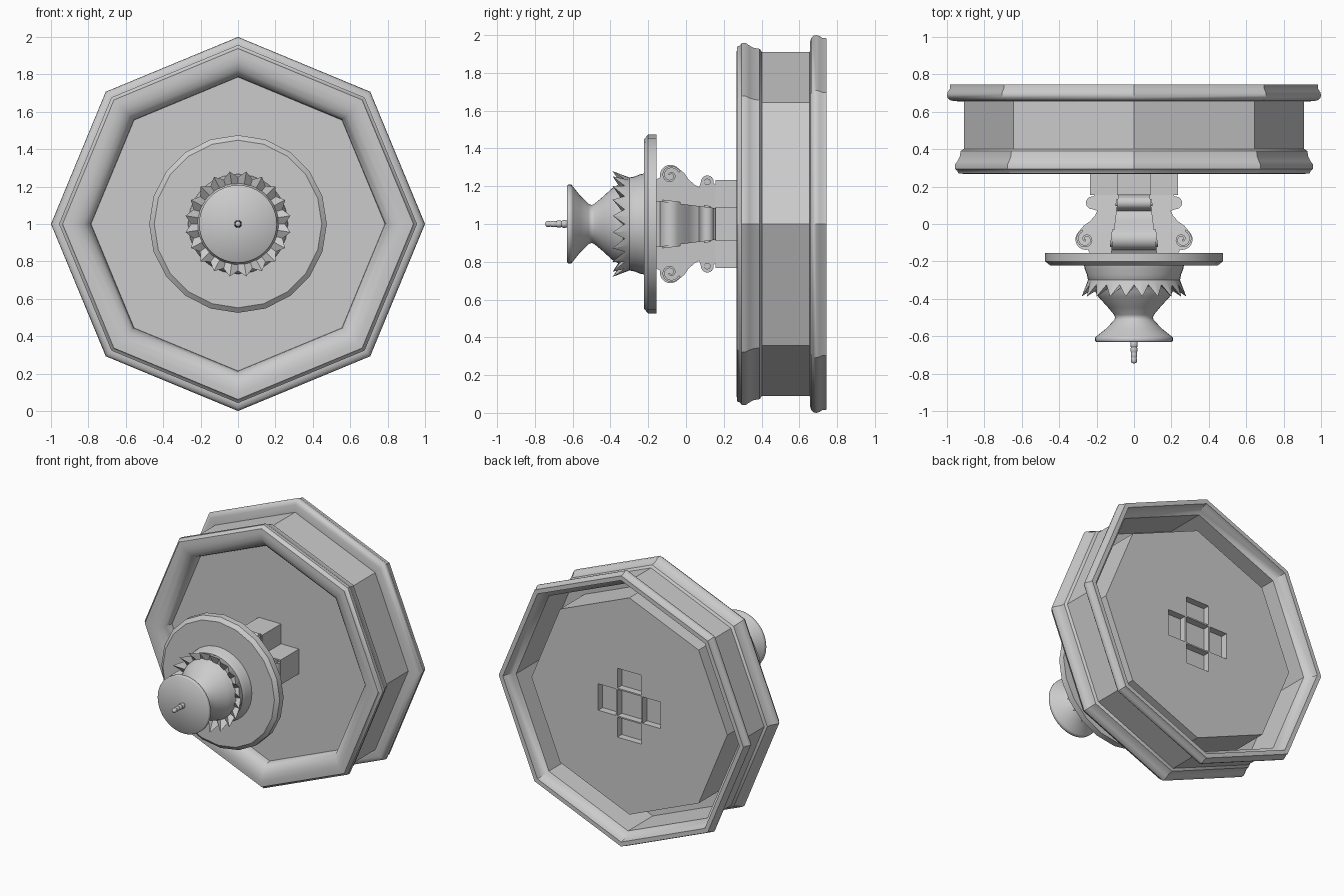
import bpy, bmesh
from math import sin, cos, pi, radians

if "Cube" in bpy.data.objects:
    bpy.data.objects.remove(bpy.data.objects["Cube"])

CZ = 1.0  # height of the lamp's axis, which runs along y


def finish(bm, name, angle=30):
    bmesh.ops.remove_doubles(bm, verts=bm.verts, dist=1e-5)
    bmesh.ops.recalc_face_normals(bm, faces=bm.faces)
    me = bpy.data.meshes.new(name)
    bm.to_mesh(me)
    bm.free()
    ob = bpy.data.objects.new(name, me)
    ob.location.z = CZ
    bpy.context.collection.objects.link(ob)
    if angle:
        bpy.ops.object.select_all(action='DESELECT')
        bpy.context.view_layer.objects.active = ob
        ob.select_set(True)
        bpy.ops.object.shade_smooth_by_angle(angle=radians(angle))
    return ob


def revolve(name, profile, n, closed=False, angle=30):
    """Turn an (r, y) profile about the y axis; the profile may depend on the index."""
    bm = bmesh.new()
    rings = []
    for i in range(n):
        a = 2 * pi * i / n
        rings.append([bm.verts.new((r * sin(a), y, r * cos(a)))
                      for r, y in (profile(i) if callable(profile) else profile)])
    m = len(rings[0])
    for i in range(n):
        p, q = rings[i], rings[(i + 1) % n]
        for j in range(m if closed else m - 1):
            k = (j + 1) % m
            bm.faces.new((p[j], p[k], q[k], q[j]))
    bmesh.ops.dissolve_degenerate(bm, edges=bm.edges, dist=1e-5)
    return finish(bm, name, angle)


def box(bm, x0, x1, y0, y1, z0, z1):
    vs = bmesh.ops.create_cube(bm, size=1)['verts']
    for v in vs:
        v.co = (x1 if v.co.x > 0 else x0, y1 if v.co.y > 0 else y0, z1 if v.co.z > 0 else z0)


# Octagonal moulded frame, open at the back
revolve("octagon_frame", [
    (.785, .37), (.788, .345), (.80, .315), (.825, .29), (.865, .272), (.905, .268), (.938, .27),
    (.945, .285), (.957, .295), (.957, .318), (.945, .335), (.932, .36), (.927, .39), (.91, .402),
    (.91, .655), (.965, .657), (.985, .663), (.997, .675), (1, .69), (.996, .705), (.985, .722),
    (.983, .745), (.95, .745), (.945, .715), (.92, .68), (.9, .665), (.9, .38)],
    8, closed=True, angle=35)

# Octagonal core panel with a cross of pockets in its back
panel = revolve("core_panel", [(0, .365), (.787, .365), (.787, .65), (0, .65)], 8, angle=0)
bm = bmesh.new()
w = .096
box(bm, -w, w, .6, .8, -w, w)
for s in (-1, 1):
    a, b = sorted((s * .106, s * .25))
    box(bm, a, b, .6, .8, -w, w)
    box(bm, -w, w, .6, .8, a, b)
cutter = finish(bm, "pocket_cutter", 0)
cutter.hide_render = True
mod = panel.modifiers.new("pockets", 'BOOLEAN')
mod.operation, mod.object, mod.solver = 'DIFFERENCE', cutter, 'EXACT'
bpy.ops.object.select_all(action='DESELECT')
bpy.context.view_layer.objects.active = panel
panel.select_set(True)
bpy.ops.object.modifier_apply(modifier=mod.name)
bpy.data.objects.remove(cutter)


# Four scroll brackets
def half_width(y):
    return .086 + (.14 - y) * .125


def arc(c, r, a0, a1, n):
    return [(c[0] + r * cos(radians(a0 + (a1 - a0) * i / n)),
             c[1] + r * sin(radians(a0 + (a1 - a0) * i / n))) for i in range(n + 1)]


SCROLL, CURL = (.257, -.082), (.223, .113)
outline = ([(.05, .165), (.2, .165)]
           + arc(CURL, .034, 100, -90, 10)
           + [(.196, .07), (.208, .045), (.235, .015), (.27, -.01)]
           + arc(SCROLL, .056, 45, -100, 12) + [(.235, -.157), (.05, -.157)])


def add_prism(bm, pts, extra=0):
    sides = [[bm.verts.new((s * (half_width(y) + extra), y, o)) for o, y in pts]
             for s in (-1, 1)]
    for side in sides:
        bm.faces.new(side)
    for i in range(len(pts)):
        j = (i + 1) % len(pts)
        bm.faces.new((sides[0][i], sides[0][j], sides[1][j], sides[1][i]))


def spiral(c, r, turns, thick):
    """Flat ribbon that winds into the centre of a scroll."""
    n = 28
    outer, inner = [], []
    for i in range(n + 1):
        t = i / n
        a = radians(70) - t * turns * 2 * pi
        q = r * (1 - .8 * t)
        outer.append((c[0] + q * cos(a), c[1] + q * sin(a)))
        q -= thick
        inner.append((c[0] + q * cos(a), c[1] + q * sin(a)))
    return outer + inner[::-1]


for k, side in enumerate(("top", "right", "bottom", "left")):
    bm = bmesh.new()
    add_prism(bm, outline)
    add_prism(bm, spiral(SCROLL, .056, 1.4, .011), .01)
    add_prism(bm, arc(CURL, .018, 0, 324, 9), .008)
    box(bm, -.09, .09, .155, .37, .05, .234)
    ob = finish(bm, "scroll_bracket_" + side, 40)
    ob.rotation_euler.y = k * pi / 2

# Round drip plate
revolve("drip_plate", [(0, -.155), (.475, -.155), (.475, -.2), (.448, -.222), (0, -.222)], 20, angle=25)


# Toothed crown, zigzag front edge
TEETH = 20


def crown_profile(i):
    r, y = (.283, -.388) if i % 2 else (.25, -.325)
    return [(.243, -.285), (.246, -.30), (r, y), (.21, -.335), (.2, -.29)]


revolve("toothed_crown", crown_profile, TEETH * 2, angle=20)

# Flared collar and waisted candle cup
revolve("candle_cup", [
    (0, -.215), (.268, -.215), (.264, -.24), (.252, -.27), (.246, -.30), (.22, -.325), (.208, -.36),
    (.19, -.39), (.14, -.445), (.107, -.485), (.1, -.5), (.107, -.515), (.15, -.56), (.2, -.6),
    (.208, -.607), (.208, -.625), (.203, -.63), (0, -.63)], 40, angle=50)

# Beaded tip
beads = [(0, -.62)]
for i in range(4):
    y, r = -.63 - i * .028, .02 - i * .0015
    beads += [(r * .85, y), (r, y - .008), (r, y - .02), (r * .85, y - .028)]
revolve("beaded_tip", beads + [(0, -.746)], 12, angle=60)
